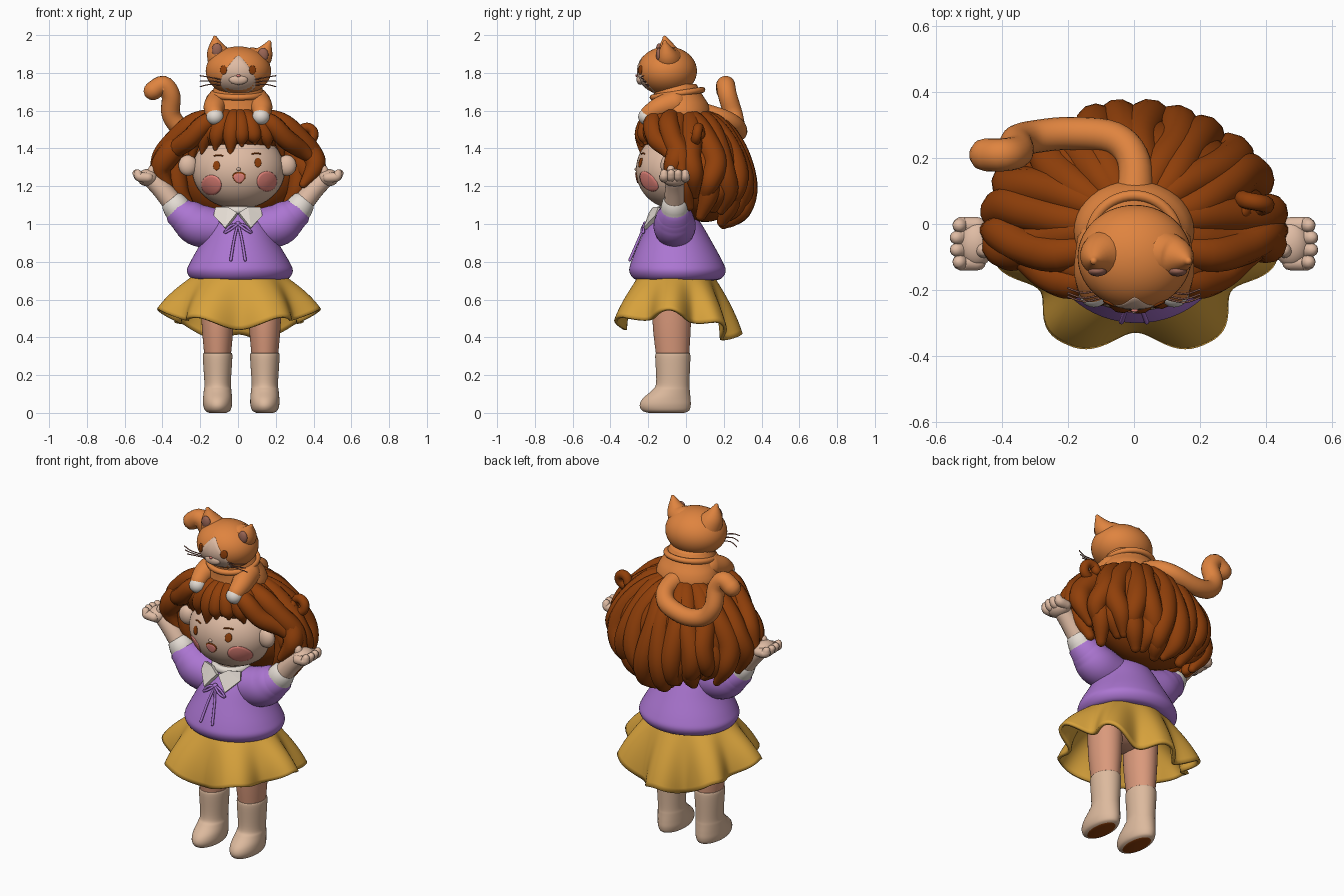
import bpy, bmesh, math, random
from mathutils import Vector

if "Cube" in bpy.data.objects:
    bpy.data.objects.remove(bpy.data.objects["Cube"])
random.seed(4)
sin, cos, pi, sqrt = math.sin, math.cos, math.pi, math.sqrt


def colour(name, *rgb):
    m = bpy.data.materials.new(name)
    m.diffuse_color = (*rgb, 1)
    m.use_nodes = True
    m.node_tree.nodes["Principled BSDF"].inputs["Base Color"].default_value = m.diffuse_color
    return m


BROWN = colour("hair brown", .28, .05, .003)
ORANGE = colour("cat orange", .74, .23, .05)
SKIN = colour("pale skin", .74, .50, .37)
LEG = colour("rosy skin", .70, .32, .20)
SOCK = colour("beige sock", .72, .49, .34)
PURPLE = colour("sweater purple", .41, .18, .64)
GOLD = colour("skirt mustard", .68, .36, .045)
CREAM = colour("cream white", .77, .71, .65)
PINK = colour("blush pink", .88, .26, .22)
GREY = colour("dusky brown", .32, .13, .09)


def spline(pts, k=6):
    """Catmull-Rom through tuples of any length."""
    out = []
    for i in range(len(pts) - 1):
        a, b, c, d = pts[max(i - 1, 0)], pts[i], pts[i + 1], pts[min(i + 2, len(pts) - 1)]
        for j in range(k):
            t = j / k
            out.append(tuple(q + .5 * t * (r - p + t * (2 * p - 5 * q + 4 * r - s + t * (3 * (q - r) + s - p)))
                             for p, q, r, s in zip(a, b, c, d)))
    return out + [tuple(pts[-1])]


def skin_rings(name, rings, mat, caps=True):
    bm = bmesh.new()
    rows = [[bm.verts.new(v) for v in r] for r in rings]
    for a, b in zip(rows, rows[1:]):
        for i in range(len(a)):
            j = (i + 1) % len(a)
            bm.faces.new((a[i], a[j], b[j], b[i]))
    if caps:
        bm.faces.new(rows[0])
        bm.faces.new(rows[-1])
    bmesh.ops.recalc_face_normals(bm, faces=bm.faces)
    me = bpy.data.meshes.new(name)
    bm.to_mesh(me)
    bm.free()
    me.materials.append(mat)
    me.polygons.foreach_set("use_smooth", [True] * len(me.polygons))
    ob = bpy.data.objects.new(name, me)
    bpy.context.collection.objects.link(ob)
    return ob


def loft(name, rows, mat, n=40):
    """Stacked ellipses: z, centre x, centre y, radius x, radius y."""
    return skin_rings(name, [[(cx + rx * cos(2 * pi * i / n), cy + ry * sin(2 * pi * i / n), z) for i in range(n)]
                             for z, cx, cy, rx, ry in spline(rows)], mat)


def tube(name, pts, mat, n=12, k=5):
    """Round-ended tube through x, y, z, radius."""
    s = spline(pts, k)
    P, R = [Vector(p[:3]) for p in s], [max(p[3], .001) for p in s]
    T = [(P[min(i + 1, len(P) - 1)] - P[max(i - 1, 0)]).normalized() for i in range(len(P))]
    caps = (1.45, 1.0, .5)
    seq = [(P[0] - T[0] * R[0] * sin(a), T[0], R[0] * cos(a)) for a in caps] + list(zip(P, T, R))
    seq += [(P[-1] + T[-1] * R[-1] * sin(a), T[-1], R[-1] * cos(a)) for a in reversed(caps)]
    u, rings = T[0].orthogonal(), []
    for p, t, r in seq:
        u = (u - t * u.dot(t)).normalized()
        v = t.cross(u)
        rings.append([p + r * (u * cos(2 * pi * i / n) + v * sin(2 * pi * i / n)) for i in range(n)])
    return skin_rings(name, rings, mat)


def ball(name, c, r, mat, n=40):
    rings = [[(c[0] + r[0] * sin(a) * cos(2 * pi * i / n), c[1] + r[1] * sin(a) * sin(2 * pi * i / n),
               c[2] + r[2] * cos(a)) for i in range(n)] for a in [pi * (j + .15) / 24.3 for j in range(25)]]
    return skin_rings(name, rings, mat)


def front_y(o, x, z):
    """Front surface of an ellipsoid (centre, radii)."""
    c, r = o
    return c[1] - r[1] * sqrt(max(0, 1 - ((x - c[0]) / r[0]) ** 2 - ((z - c[2]) / r[2]) ** 2))


def patch(name, o, x, z, rx, rz, mat, lift=.003, taper=0):
    """Thin painted plate hugging the front of an ellipsoid."""
    rings = []
    for f in (1, .97, .75, .5, .25, .02):
        ring = []
        for i in range(32):
            a = 2 * pi * i / 32
            px, pz = x + f * rx * cos(a) * (1 - taper * sin(a)), z + f * rz * sin(a)
            ring.append((px, front_y(o, px, pz) - (lift if f < 1 else -.002), pz))
        rings.append(ring)
    skin_rings(name, rings, mat)


# legs, socks with small sole patches, hips
for side, x in (("right", -.108), ("left", .142)):
    sock = loft(side + "_sock", [(0, x, -.105, .045, .095), (.012, x, -.108, .066, .124), (.04, x, -.11, .076, .135),
                (.075, x, -.103, .077, .127), (.12, x, -.08, .073, .1), (.16, x, -.07, .07, .088),
                (.3, x, -.07, .078, .093), (.315, x, -.07, .07, .085)], SOCK)
    sock.data.materials.append(BROWN)
    for p in sock.data.polygons:
        p.material_index = int(p.center.z < .003 and p.normal.z < -.5)
    loft(side + "_leg", [(.28, x, -.07, .068, .085), (.45, x, -.075, .083, .1), (.62, x, -.075, .09, .105)], LEG)
ball("hips", (.015, -.06, .64), (.18, .15, .1), LEG)

# skirt: seven flared folds
rings = []
for j in range(15):
    t = j / 14
    ring = []
    for i in range(140):
        a = 2 * pi * i / 140
        c = -cos(7 * (a - .13 * sin(a)))
        w = (1 - 2 * ((1 - c) / 2) ** 1.5) * t ** 1.3
        zb = .525 + .035 * cos(a) - .095 * cos(a) ** 2 + .025 * c
        flare = .5 * t + .5 * sin(t * pi / 2)
        rx, ry = .22 + .17 * flare + .045 * w, .19 + .125 * flare + .04 * w
        ring.append((.005 + rx * sin(a), -.055 - ry * cos(a), .74 + (zb - .74) * t ** 1.1))
    rings.append(ring)
skirt = skin_rings("skirt", rings, GOLD, caps=False)
sol = skirt.modifiers.new("thickness", "SOLIDIFY")
sol.thickness = .018

# sweater
loft("sweater", [(.70, .01, -.045, .2, .18), (.71, .01, -.045, .255, .23), (.75, .01, -.045, .28, .255),
                 (.8, .01, -.048, .262, .242), (.9, .008, -.055, .205, .195), (1.0, .005, -.06, .155, .142),
                 (1.07, .003, -.06, .09, .09)], PURPLE, 64)
loft("neck", [(1.04, 0, -.06, .08, .08), (1.13, 0, -.06, .08, .08)], SKIN)

# arms
for s, side in ((-1, "right"), (1, "left")):
    tube(side + "_sleeve", [(s * .07, -.06, .97, .1), (s * .2, -.06, .99, .112), (s * .265, -.06, 1.03, .1),
                            (s * .295, -.06, 1.05, .086)], PURPLE, 28)
    tube(side + "_cuff", [(s * .305, -.06, 1.06, .076), (s * .33, -.06, 1.095, .072)], CREAM, 24)
    tube(side + "_forearm", [(s * .32, -.06, 1.08, .056), (s * .40, -.06, 1.18, .052), (s * .45, -.06, 1.23, .048)], SKIN, 20)
    ball(side + "_palm", (s * .478, -.06, 1.245), (.055, .07, .046), SKIN)
    for i in range(4):
        y = -.06 + (i - 1.5) * .037
        tube(side + "_finger", [(s * .475, y, 1.245, .026), (s * .52, y, 1.25, .027),
                                (s * (.542 - .008 * abs(i - 1.5)), y, 1.268, .021)], SKIN)
    tube(side + "_thumb", [(s * .465, -.08, 1.25, .028), (s * .455, -.08, 1.29, .021)], SKIN)

# white collar and bow
bpy.ops.mesh.primitive_torus_add(location=(0, -.06, 1.07), major_radius=.088, minor_radius=.022)
ring = bpy.context.object
ring.name = "collar_band"
ring.data.materials.append(CREAM)
bpy.ops.object.shade_smooth()
for s in (-1, 1):
    pts = [(.004, 1.055), (.05, 1.085), (.115, 1.085), (.125, 1.04), (.065, .975)]
    bm = bmesh.new()
    vs = [bm.verts.new((s * x, -.178 - (1.07 - z) * .5 + 2.6 * x * x, z)) for x, z in pts]
    bm.faces.new(vs)
    bmesh.ops.triangulate(bm, faces=bm.faces)
    me = bpy.data.meshes.new("collar_flap")
    bm.to_mesh(me)
    bm.free()
    me.materials.append(CREAM)
    flap = bpy.data.objects.new("collar_flap", me)
    bpy.context.collection.objects.link(flap)
    m = flap.modifiers.new("thickness", "SOLIDIFY")
    m.thickness, m.offset = .025, 0
    tube("bow_loop", [(0, -.215, 1.0, .007), (s * .04, -.225, .99, .007), (s * .07, -.225, .955, .007),
                      (s * .04, -.235, .97, .007), (0, -.22, 1.0, .007)], PURPLE, 8)
    tube("bow_string", [(0, -.215, 1.0, .007), (s * .02, -.25, .92, .007), (s * .038, -.297, .81, .008)], PURPLE, 8)
ball("bow_knot", (0, -.215, 1.0), (.014, .014, .014), PURPLE, 16)

# head and painted face
HEAD = ((.003, -.06, 1.285), (.245, .205, .205))
ball("head", *HEAD, SKIN, 56)
for s in (-1, 1):
    ball("ear", (s * .262 - .003, -.1, 1.31), (.05, .035, .055), SKIN, 24)
    patch("eye", HEAD, s * .11 - .004, 1.317 + s * .008, .018, .025, BROWN)
    patch("cheek", HEAD, s * .147 + .006, 1.216 + s * .01, .054, .054, PINK)
    bx, bz = s * .1 - .003, 1.37 + s * .005
    tube("eyebrow", [(bx + d, front_y(HEAD, bx + d, bz) - .002, bz - 8 * d * d, .004) for d in (-.022, 0, .022)], BROWN, 8)
patch("mouth_outline", HEAD, .006, 1.245, .034, .031, BROWN, .002, -.3)
patch("mouth", HEAD, .006, 1.243, .029, .026, PINK, .005, -.3)
ball("nose", (.003, -.262, 1.29), (.012, .01, .009), SKIN, 16)

# hair: core volumes under overlapping locks
ball("hair_core", (0, .1, 1.29), (.36, .22, .28), BROWN)
ball("hair_cap", (0, -.05, 1.49), (.27, .2, .115), BROWN)
BACK = [(.05, 1.575), (.5, 1.53), (.83, 1.39), (1, 1.2), (.9, 1.07), (.68, 1.02)]
SIDE = [(.05, 1.575), (.42, 1.54), (.72, 1.45), (.92, 1.35), (1, 1.25), (.88, 1.13)]


def lock(name, deg, radii, start=0, shrink=1, drop=0):
    w = min(1, abs(deg) / 90)
    lift = max(0, abs(deg) - 88) / 20 * .12
    jig, sway, pts = random.uniform(-.04, .04), random.uniform(.04, .09), []
    for i in range(start, 6):
        p = math.radians(deg) + sway * sin(i * 1.6 + deg)
        R = shrink / sqrt((sin(p) / .415) ** 2 + (cos(p) / .32) ** 2)
        f = BACK[i][0] * (1 - w) + SIDE[i][0] * w
        z = BACK[i][1] * (1 - w) + SIDE[i][1] * w + (jig + lift) * max(0, i - 2) / 3 - drop
        pts.append((R * f * sin(p), R * f * cos(p), z, radii[i]))
    tube(name, pts, BROWN)


for i in range(14):
    lock("hair_lock", -100 + i * 15.4, (.035, .055, .062, .064, .054, .022))
for i in range(12):
    lock("under_lock", -91 + i * 16.5, (0, 0, .045, .062, .056, .028), 2, .9, .03)
# side locks swept out from the parting
for s in (-1, 1):
    tube("swept_lock", [(s * .06, -.12, 1.575, .035), (s * .17, -.175, 1.535, .05), (s * .255, -.155, 1.45, .052),
                        (s * .34, -.09, 1.39, .045), (s * .44, -.05, 1.31, .016)], BROWN)
    tube("swept_lock", [(s * .05, -.05, 1.585, .035), (s * .22, -.09, 1.54, .055), (s * .33, -.07, 1.45, .055),
                        (s * .4, -.03, 1.36, .055), (s * .44, -.02, 1.27, .03)], BROWN)
    tube("side_lock", [(s * .27, -.03, 1.42, .05), (s * .32, -.02, 1.3, .055), (s * .31, -.02, 1.18, .05),
                       (s * .25, -.01, 1.1, .02)], BROWN)
# fringe
for x, z in ((-.245, 1.34), (-.19, 1.38), (-.12, 1.4), (-.04, 1.375), (.02, 1.42), (.09, 1.43), (.16, 1.41), (.235, 1.37)):
    tube("fringe_lock", [(x * .35, -.11, 1.585, .04), (x * .65, -.195 + x * x, 1.54, .05),
                         (x * .92, -.23 + 2 * x * x, 1.465, .045), (x, -.235 + 2.4 * x * x, z, .012)], BROWN)
# small side curl
tube("hair_curl", [(.365 + .036 * cos(a), .02 + .006 * a, 1.475 + .036 * sin(a), .026)
                   for a in [pi + j * .9 for j in range(8)]], BROWN)

# cat body, legs and tail
loft("cat_body", [(1.5, 0, -.02, .165, .145), (1.58, 0, -.02, .182, .152), (1.63, 0, -.025, .172, .145),
                  (1.68, 0, -.04, .145, .13), (1.74, 0, -.06, .12, .115)], ORANGE)
CAT = ((.002, -.1, 1.81), (.173, .158, .13))
ball("cat_head", *CAT, ORANGE, 56)
bpy.ops.mesh.primitive_torus_add(location=(0, -.045, 1.69), rotation=(.15, 0, 0), major_radius=.133, minor_radius=.016)
bpy.context.object.name = "cat_collar"
bpy.context.object.data.materials.append(ORANGE)
bpy.ops.object.shade_smooth()
for s in (-1, 1):
    tube("cat_foreleg", [(s * .105, -.06, 1.64, .07), (s * .125, -.14, 1.615, .058), (s * .125, -.195, 1.585, .046)], ORANGE, 20)
    ball("cat_paw", (s * .122, -.208, 1.568), (.046, .045, .044), CREAM, 24)
tube("cat_tail", [(0, .06, 1.59, .06), (0, .19, 1.56, .05), (-.06, .26, 1.52, .05), (-.19, .275, 1.49, .05),
                  (-.3, .265, 1.51, .05), (-.355, .25, 1.58, .05), (-.355, .22, 1.68, .05),
                  (-.395, .21, 1.735, .05), (-.45, .21, 1.705, .05)], ORANGE, 20)

# cat face
for s, tx, tz in ((-1, -.122, 1.985), (1, .165, 1.96)):
    tube("cat_ear", [(s * .088, -.09, 1.865, .075), ((s * .1 + tx) / 2, -.1, tz - .065, .055), (tx, -.112, tz, .012)], ORANGE, 20)
    ball("inner_ear", ((s * .1 + tx) / 2, -.143, tz - .064), (.028, .016, .036), GREY, 20)
    patch("cat_eye", CAT, s * .077, 1.815, .018, .024, BROWN, .005)
    for j in range(3):
        z = 1.765 - j * .015
        y = front_y(CAT, s * .1, z)
        tube("whisker", [(s * .09, y - .005, z, .003), (s * .15, y - .02, z + .012 - j * .004, .003),
                         (s * .2, y - .005, z + .02 - j * .014, .003)], GREY, 6, 3)
patch("cat_face_blaze", CAT, .002, 1.79, .084, .103, SKIN, .002, .62)
ball("cat_muzzle", (.002, -.242, 1.765), (.05, .02, .028), SKIN, 24)
ball("cat_nose", (.002, -.262, 1.785), (.011, .006, .007), PINK, 16)
